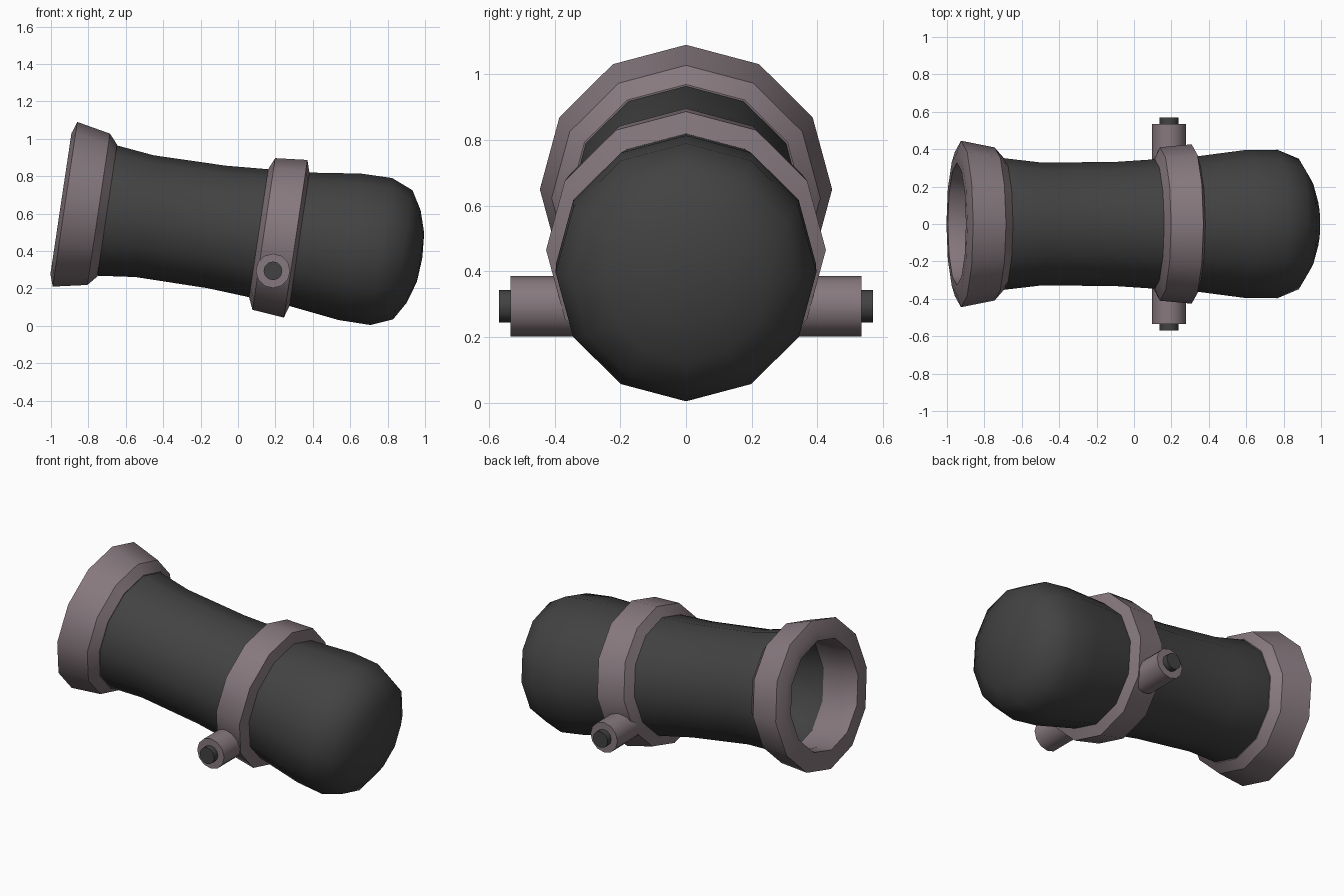
import bpy, bmesh, math
from mathutils import Matrix, Vector

if "Cube" in bpy.data.objects:
    bpy.data.objects.remove(bpy.data.objects["Cube"])

TILT = math.radians(8.5)
START = Vector((-0.925, 0, 0.65))                      # centre of the muzzle
AXIS = Vector((math.cos(TILT), 0, -math.sin(TILT)))    # muzzle to breech
UP = Vector((math.sin(TILT), 0, math.cos(TILT)))
SIDE = Vector((0, 1, 0))
N = 12


def material(name, rgb):
    m = bpy.data.materials.new(name)
    m.diffuse_color = (*rgb, 1)
    m.use_nodes = True
    m.node_tree.nodes["Principled BSDF"].inputs["Base Color"].default_value = m.diffuse_color
    return m


iron = material("dark iron", (0.055, 0.055, 0.055))
mauve = material("mauve metal", (0.24, 0.19, 0.21))


def finish(bm, name, mat, angle):
    me = bpy.data.meshes.new(name)
    bm.to_mesh(me)
    bm.free()
    ob = bpy.data.objects.new(name, me)
    bpy.context.collection.objects.link(ob)
    me.materials.append(mat)
    bpy.ops.object.select_all(action='DESELECT')
    ob.select_set(True)
    bpy.context.view_layer.objects.active = ob
    bpy.ops.object.shade_smooth_by_angle(angle=math.radians(angle))
    return ob


def lathe(name, profile, mat, closed, angle):
    """Revolve (distance, radius) points around the tilted barrel axis."""
    bm = bmesh.new()
    rings = []
    for s, r in profile:
        c = START + AXIS * s
        if r == 0:
            rings.append([bm.verts.new(c)] * N)
            continue
        rings.append([bm.verts.new(c + r * (UP * math.cos(t) + SIDE * math.sin(t)))
                      for t in (2 * math.pi * i / N for i in range(N))])
    pairs = list(zip(rings, rings[1:]))
    if closed:
        pairs.append((rings[-1], rings[0]))
    for a, b in pairs:
        for i in range(N):
            j = (i + 1) % N
            vs = list(dict.fromkeys((a[i], a[j], b[j], b[i])))
            bm.faces.new(vs)
    bmesh.ops.recalc_face_normals(bm, faces=bm.faces)
    return finish(bm, name, mat, angle)


# Barrel shell with open bore and rounded breech
lathe("barrel", [(0.07, 0.325), (0.23, 0.352), (0.43, 0.329), (0.82, 0.331),
                 (1.05, 0.346), (1.27, 0.361), (1.54, 0.396), (1.71, 0.397),
                 (1.826, 0.349), (1.885, 0.25), (1.922, 0.132), (1.932, 0)],
      iron, False, 50)

# Muzzle ring
lathe("muzzle_ring", [(-0.022, 0.38), (0, 0.445), (0.182, 0.409), (0.228, 0.357),
                      (0.228, 0.345), (0.07, 0.322), (-0.022, 0.327)],
      mauve, True, 32)

# Middle band
lathe("barrel_band", [(1.047, 0.347), (1.075, 0.41), (1.247, 0.426), (1.268, 0.359),
                      (1.26, 0.352), (1.055, 0.34)],
      mauve, True, 32)


# Trunnions and their pins on both sides
def side_rod(name, radius, y0, y1, mat):
    for sign, label in ((-1, "front"), (1, "back")):
        bm = bmesh.new()
        place = Matrix.Translation((0.187, sign * (y0 + y1) / 2, 0.294)) @ Matrix.Rotation(math.pi / 2, 4, 'X')
        bmesh.ops.create_cone(bm, cap_ends=True, segments=12, radius1=radius,
                              radius2=radius, depth=y1 - y0, matrix=place)
        finish(bm, label + "_" + name, mat, 35)


side_rod("trunnion", 0.092, 0.31, 0.534, mauve)
side_rod("trunnion_pin", 0.05, 0.5, 0.57, iron)
